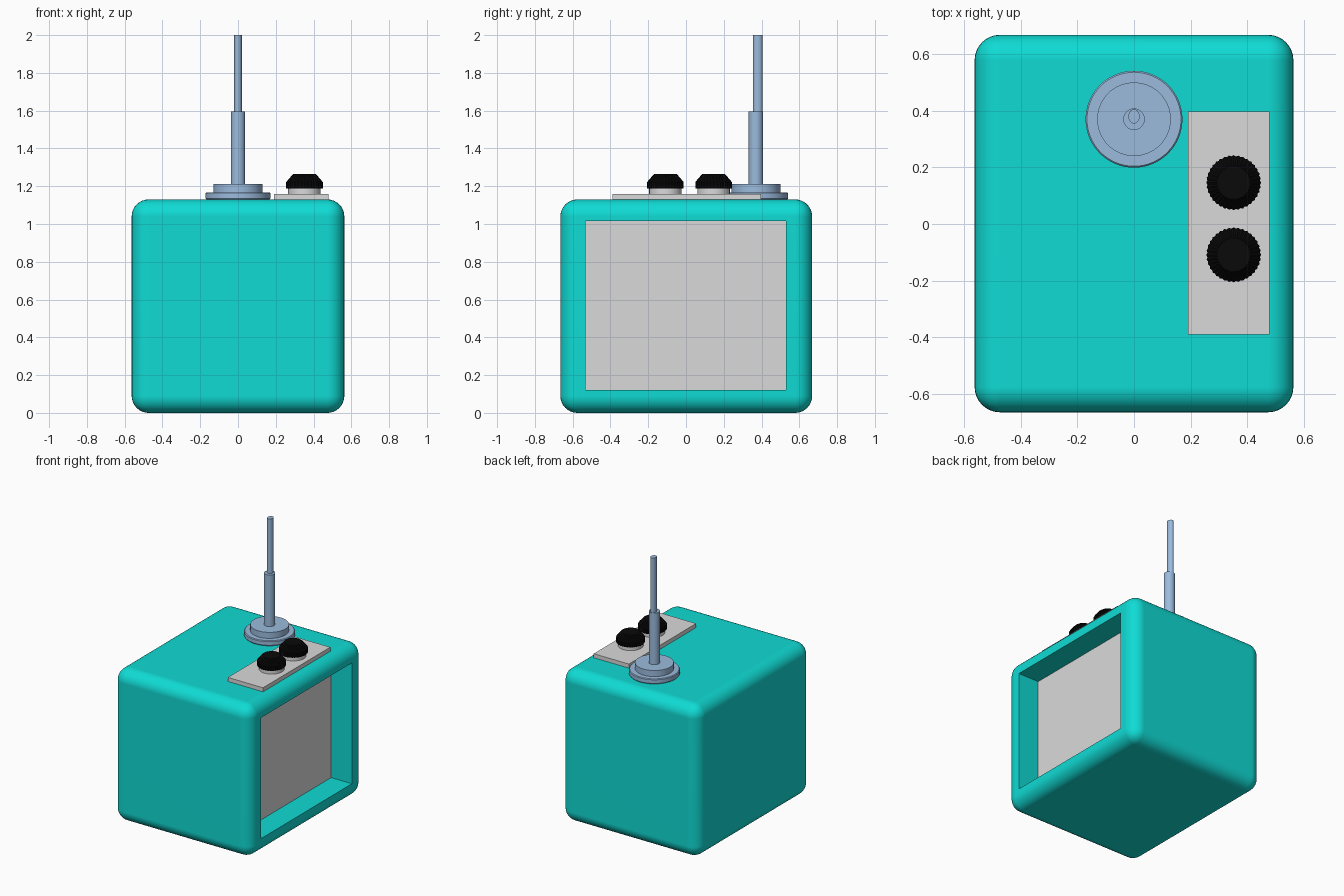
import bpy
import bmesh
import math
from mathutils import Vector

if "Cube" in bpy.data.objects:
    bpy.data.objects.remove(bpy.data.objects["Cube"])


def material(name, rgb):
    m = bpy.data.materials.new(name)
    m.diffuse_color = (*rgb, 1.0)
    m.use_nodes = True
    m.node_tree.nodes["Principled BSDF"].inputs["Base Color"].default_value = m.diffuse_color
    return m


TEAL = material("teal", (0.005, 0.71, 0.66))
GREY = material("light grey", (0.70, 0.70, 0.70))
STEEL = material("blue steel", (0.33, 0.50, 0.73))
BLACK = material("black", (0.003, 0.003, 0.003))


def finish(bm, name, *mats):
    bmesh.ops.recalc_face_normals(bm, faces=bm.faces)
    mesh = bpy.data.meshes.new(name)
    bm.to_mesh(mesh)
    bm.free()
    obj = bpy.data.objects.new(name, mesh)
    bpy.context.collection.objects.link(obj)
    for m in mats:
        mesh.materials.append(m)
    bpy.ops.object.select_all(action='DESELECT')
    obj.select_set(True)
    bpy.context.view_layer.objects.active = obj
    bpy.ops.object.shade_smooth_by_angle(angle=math.radians(30))
    return obj


def box(lo, hi):
    bm = bmesh.new()
    bmesh.ops.create_cube(bm, size=1)
    lo, hi = Vector(lo), Vector(hi)
    for v in bm.verts:
        v.co = Vector(((lo + hi) / 2)[i] + v.co[i] * (hi - lo)[i] for i in range(3))
    return bm


def turned(name, centre, profile, mat, n=48, ridge=0.0):
    """Closed turned part from (radius, height) pairs; ridge makes grip flutes."""
    bm = bmesh.new()
    rings = []
    for r, z in profile:
        ring = []
        for i in range(n):
            a = 2 * math.pi * i / n
            rr = r - ridge * (i % 2)
            ring.append(bm.verts.new((centre[0] + rr * math.cos(a),
                                      centre[1] + rr * math.sin(a), z)))
        rings.append(ring)
    for a, b in zip(rings, rings[1:]):
        for i in range(n):
            j = (i + 1) % n
            bm.faces.new((a[i], a[j], b[j], b[i]))
    bm.faces.new(rings[0])
    bm.faces.new(rings[-1])
    return finish(bm, name, mat)


# Rounded case with a recessed screen in its right side
bm = box((-0.563, -0.665, 0), (0.563, 0.668, 1.13))
bmesh.ops.bevel(bm, geom=bm.edges[:], offset=0.09, offset_type='OFFSET',
                segments=8, profile=0.5, affect='EDGES')
bm.normal_update()
side = max(bm.faces, key=lambda f: f.calc_center_median().x)
bmesh.ops.inset_region(bm, faces=[side], thickness=0.02)
for v in side.verts:
    v.co.y = 0.53 if v.co.y > 0 else -0.533
    v.co.z = 1.015 if v.co.z > 0.5 else 0.12
floor = bmesh.ops.extrude_discrete_faces(bm, faces=[side])['faces'][0]
for v in floor.verts:
    v.co.x -= 0.17
floor.material_index = 1
case = finish(bm, "case", TEAL, GREY)
weighted = case.modifiers.new("weighted normals", 'WEIGHTED_NORMAL')
weighted.keep_sharp = True

# Control plate on top
finish(box((0.19, -0.39, 1.128), (0.478, 0.398, 1.16)), "control_plate", GREY)

# Two knobs on grey collars
for label, y in (("front", -0.109), ("rear", 0.146)):
    spot = (0.352, y)
    turned(label + "_knob_collar", spot, [(0.086, 1.158), (0.086, 1.19)], GREY)
    turned(label + "_knob", spot,
           [(0.097, 1.188), (0.097, 1.222), (0.061, 1.264)], BLACK, 72, 0.004)

# Antenna: stepped base, sleeve and rod
spot = (0, 0.37)
turned("antenna_base", spot,
       [(0.165, 1.128), (0.171, 1.136), (0.171, 1.163), (0.166, 1.168)], STEEL, 64)
turned("antenna_step", spot, [(0.13, 1.166), (0.13, 1.213)], STEEL, 64)
turned("antenna_sleeve", spot, [(0.038, 1.21), (0.038, 1.595)], STEEL, 32)
rod = turned("antenna_rod", (0, 0), [(0.02, 1.59), (0.02, 2.0)], STEEL, 24)
rod.scale.y = 1.25
rod.location.y = spot[1] + 0.01
